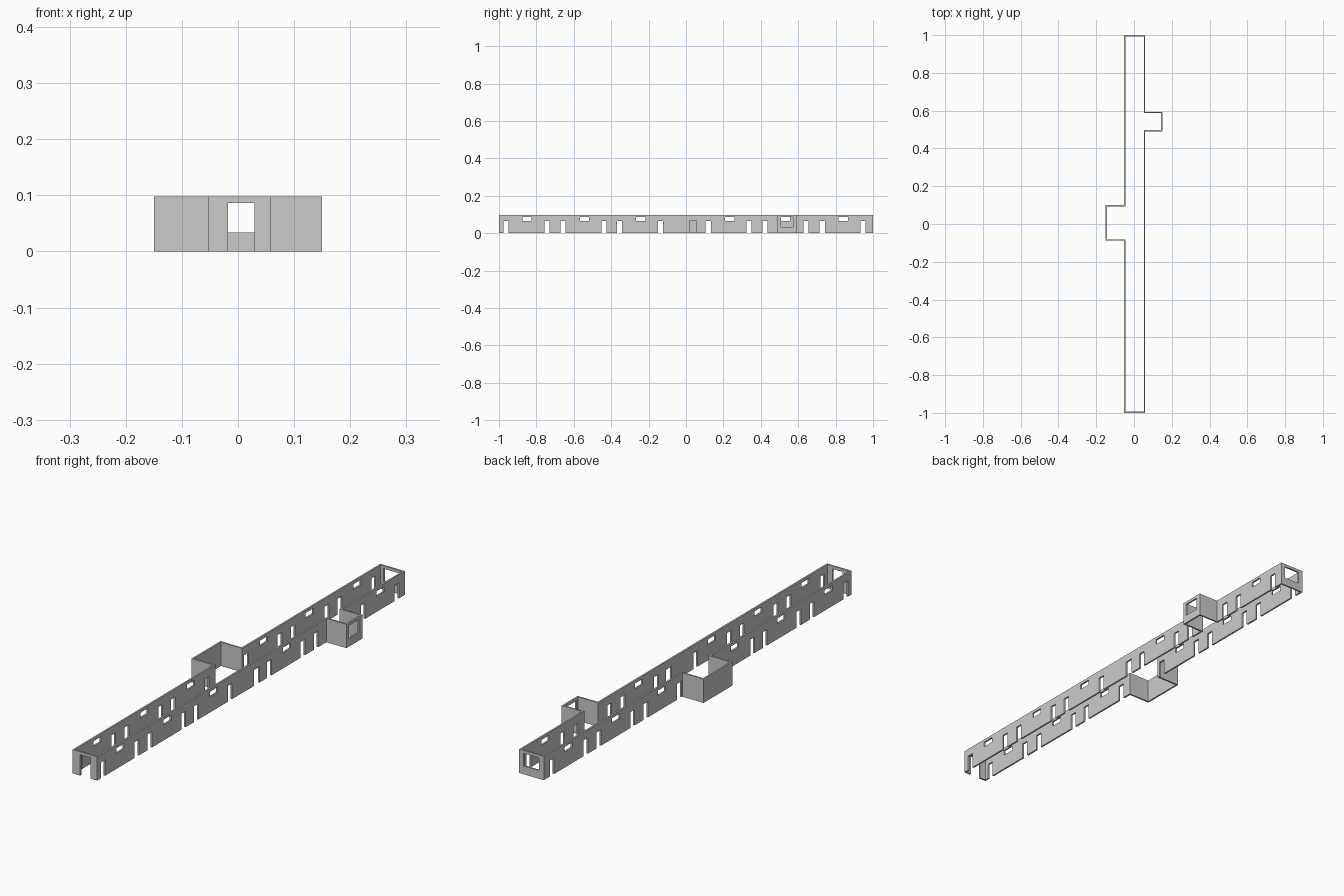
import bpy, bmesh
from mathutils import Vector

if "Cube" in bpy.data.objects:
    bpy.data.objects.remove(bpy.data.objects["Cube"])

H = 0.098      # wall height
T = 0.007      # wall thickness
XL, XR = -0.053, 0.059           # outer sides of the corridor
BL0, BL1 = -0.088, 0.1           # left bay, along y
BR0, BR1 = 0.49, 0.594           # right bay, along y
OUT = 0.15                       # outer reach of both bays

plaster = bpy.data.materials.new("light grey plaster")
plaster.diffuse_color = (0.6, 0.6, 0.6, 1)
plaster.use_nodes = True
plaster.node_tree.nodes["Principled BSDF"].inputs["Base Color"].default_value = plaster.diffuse_color


def wall(name, axis, a, b, c, holes=()):
    """Wall along axis from a to b, occupying c to c+T across; holes are (u0, u1, z0, z1)."""
    holes = [h for h in holes if h[0] >= a and h[1] <= b]
    us = sorted({a, b, *[u for h in holes for u in h[:2]]})
    zs = sorted({0.0, H, *[z for h in holes for z in h[2:]]})
    nu, nz = len(us) - 1, len(zs) - 1

    def solid(i, j):
        if not (0 <= i < nu and 0 <= j < nz):
            return False
        u, z = (us[i] + us[i + 1]) / 2, (zs[j] + zs[j + 1]) / 2
        return not any(h[0] < u < h[1] and h[2] < z < h[3] for h in holes)

    def pt(u, w, z):
        return Vector((u, c + w, z)) if axis == 'x' else Vector((c + w, u, z))

    bm = bmesh.new()

    def quad(*pts):
        bm.faces.new([bm.verts.new(pt(*p)) for p in pts])

    for i in range(nu):
        for j in range(nz):
            if not solid(i, j):
                continue
            u0, u1, z0, z1 = us[i], us[i + 1], zs[j], zs[j + 1]
            for w in (0, T):
                quad((u0, w, z0), (u1, w, z0), (u1, w, z1), (u0, w, z1))
            for di, u in ((-1, u0), (1, u1)):
                if not solid(i + di, j):
                    quad((u, 0, z0), (u, T, z0), (u, T, z1), (u, 0, z1))
            for dj, z in ((-1, z0), (1, z1)):
                if not solid(i, j + dj):
                    quad((u0, 0, z), (u1, 0, z), (u1, T, z), (u0, T, z))
    bmesh.ops.remove_doubles(bm, verts=bm.verts, dist=1e-5)
    bmesh.ops.recalc_face_normals(bm, faces=bm.faces)
    me = bpy.data.meshes.new(name)
    bm.to_mesh(me)
    bm.free()
    me.materials.append(plaster)
    ob = bpy.data.objects.new(name, me)
    bpy.context.collection.objects.link(ob)


# Room doors and high windows, shared by both corridor sides
door_y = [-0.962, -0.743, -0.657, -0.438, -0.356, -0.136,
          0.119, 0.337, 0.423, 0.642, 0.728, 0.947]
window_y = [-0.85, -0.543, -0.241, 0.233, 0.531, 0.84]
openings = [(y - 0.014, y + 0.014, 0.0, 0.065) for y in door_y]
openings += [(y - 0.025, y + 0.025, 0.064, 0.086) for y in window_y]
extra_door = [(0.02, 0.056, 0.0, 0.065)]

# Corridor side walls, broken at the bays
wall("left_wall_front", 'y', -1, BL0, XL, openings)
wall("left_wall_back", 'y', BL1, 1, XL, openings)
wall("right_wall_front", 'y', -1, BR0, XR - T, openings + extra_door)
wall("right_wall_back", 'y', BR1, 1, XR - T, openings)

# End walls: entrance at the front, wide window at the back
wall("front_wall", 'x', XL + T, XR - T, -1, [(-0.018, 0.029, 0.0, 0.086)])
wall("back_wall", 'x', XL + T, XR - T, 1 - T, [(-0.032, 0.04, 0.034, 0.086)])

# Left bay, solid
wall("left_bay_front", 'x', -OUT, XL + T, BL0)
wall("left_bay_back", 'x', -OUT, XL + T, BL1 - T)
wall("left_bay_side", 'y', BL0 + T, BL1 - T, -OUT)

# Right bay, with a window
wall("right_bay_front", 'x', XR - T, OUT, BR0)
wall("right_bay_back", 'x', XR - T, OUT, BR1 - T)
wall("right_bay_side", 'y', BR0 + T, BR1 - T, OUT - T, [(0.507, 0.572, 0.034, 0.086)])
